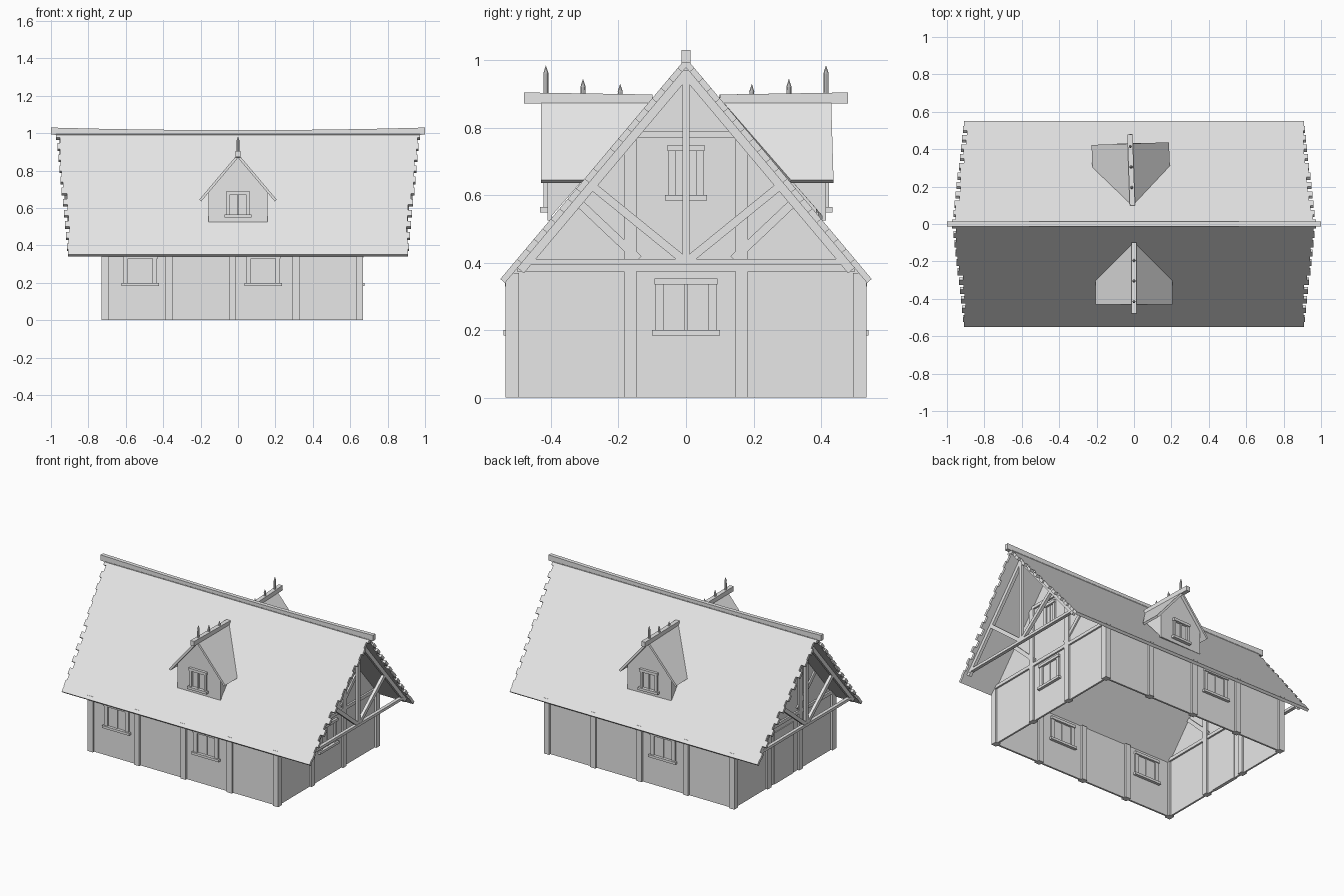
import bpy, bmesh, math, random
from mathutils import Matrix, Vector

random.seed(4)
cube = bpy.data.objects.get("Cube")
if cube:
    bpy.data.objects.remove(cube)

grey = bpy.data.materials.new("plain_grey")
grey.use_nodes = True
grey.diffuse_color = (0.8, 0.8, 0.8, 1)
grey.node_tree.nodes["Principled BSDF"].inputs["Base Color"].default_value = (0.8, 0.8, 0.8, 1)

PITCH, APEX = 1.19, 1.006      # roof slope and peak height
CX, HX, HY = -0.03, 0.68, 0.515  # wall centre and half sizes
ID = Matrix.Identity(4)


def finish(name, bm, m=ID):
    bmesh.ops.recalc_face_normals(bm, faces=bm.faces)
    mesh = bpy.data.meshes.new(name)
    bm.to_mesh(mesh)
    bm.free()
    mesh.materials.append(grey)
    obj = bpy.data.objects.new(name, mesh)
    obj.matrix_world = m
    bpy.context.collection.objects.link(obj)
    return obj


def bar(name, p, q, w, d, m=ID):
    """Square timber from p to q, d thick sideways and w across."""
    p, q = Vector(p), Vector(q)
    axis = (q - p).normalized()
    side = Vector((0, 1, 0)) if abs(axis.x) > 0.9 else Vector((1, 0, 0))
    other = axis.cross(side).normalized()
    side = other.cross(axis)
    rot = Matrix((side, other, axis)).transposed().to_4x4()
    bm = bmesh.new()
    bmesh.ops.create_cube(bm, size=1, matrix=Matrix.Translation((p + q) / 2) @ rot
                          @ Matrix.Diagonal((d, w, (q - p).length, 1)))
    return finish(name, bm, m)


def plate(name, points, offset, m=ID):
    """Flat outline given thickness along offset."""
    bm = bmesh.new()
    face = bm.faces.new([bm.verts.new(p) for p in points])
    ext = bmesh.ops.extrude_face_region(bm, geom=[face], use_keep_orig=True)
    bmesh.ops.translate(bm, vec=offset,
                        verts=[g for g in ext["geom"] if isinstance(g, bmesh.types.BMVert)])
    return finish(name, bm, m)


def window(name, m, half, height, jamb, depth=0.03):
    """Framed window with mullion, standing in a wall along local x."""
    edge = half + jamb
    for s in (-1, 1):
        x = s * (half + jamb / 2)
        bar(name + "_jamb", (x, 0, 0), (x, 0, height), depth, jamb, m)
    bar(name + "_mullion", (0, 0, 0), (0, 0, height), depth * 0.7, 0.009, m)
    bar(name + "_lintel", (-edge - .003, 0, height + .009), (edge + .003, 0, height + .009),
        0.018, depth + .012, m)
    bar(name + "_sill", (-edge - .01, 0, -.008), (edge + .01, 0, -.008), 0.016, depth + .02, m)


def place(x, y, z, turn=0):
    return Matrix.Translation((x, y, z)) @ Matrix.Rotation(turn, 4, "Z")


def roof_z(y):
    return APEX - PITCH * abs(y)


# Main roof slopes with ragged plank ends
normal = Vector((0, PITCH, 1)).normalized()
for s, name in ((-1, "front_roof"), (1, "back_roof")):
    def ragged(side):
        pts, rows = [], 22
        for i in range(rows):
            a, b = i / rows, (i + 1) / rows
            x = 0.975 - 0.065 * (i + 1) / rows
            if i % 2 and i < rows - 1:
                x -= random.uniform(0.006, 0.026)
            for t in (a, b):
                y = s * 0.55 * t
                pts.append((side * x, y, roof_z(y)))
        return pts
    outline = ragged(1) + ragged(-1)[::-1]
    plate(name, outline, Vector((0, -s * normal.y, -normal.z)) * 0.018)

# Sagging ridge beam
bm = bmesh.new()
rings = []
for i in range(9):
    x = -1 + i / 4
    lift = 0.014 * abs(x) ** 2
    rings.append([bm.verts.new((x, y, z + lift)) for y, z in
                  ((-.013, .978), (.013, .978), (.013, 1.016), (-.013, 1.016))])
for a, b in zip(rings, rings[1:]):
    for k in range(4):
        n = (k + 1) % 4
        bm.faces.new((a[k], a[n], b[n], b[k]))
bm.faces.new(rings[0])
bm.faces.new(rings[-1])
finish("ridge_beam", bm)

# Long walls, posts and wall plates
post_xs = [CX + HX * k / 2 for k in (-2, -1, 0, 1, 2)]
for s, name in ((-1, "front"), (1, "back")):
    y = s * HY
    bar(name + "_wall", (CX - HX, y, .185), (CX + HX, y, .185), 0.37, 0.012)
    for x in post_xs:
        bar(name + "_post", (x, y, 0), (x, y, .37), 0.04, 0.038)
for x in (-0.522, 0.135):
    window("front_window", place(x, -HY, .2), 0.065, 0.13, 0.025)
window("back_window", place(-0.2, HY, .2, math.pi), 0.065, 0.13, 0.025)

# Gable ends
for side, name in ((1, "right"), (-1, "left")):
    x = CX + side * HX
    plate(name + "_gable_wall", [(x - .006, -HY, 0), (x - .006, HY, 0), (x - .006, HY, .37),
                                 (x - .006, 0, .98), (x - .006, -HY, .37)], (.012, 0, 0))
    bar(name + "_gable_beam", (x, -.5, .385), (x, .5, .385), 0.022, 0.035)
    bar(name + "_gable_collar", (x, -.16, .78), (x, .16, .78), 0.02, 0.035)
    for s in (-1, 1):
        bar(name + "_gable_post", (x, s * .165, 0), (x, s * .165, .77), 0.038, 0.038)
        bar(name + "_gable_brace", (x, s * .14, .41), (x, s * .325, .585), 0.025, 0.03)
    window(name + "_upper_window", place(x, 0, .6, math.pi / 2), 0.03, 0.13, 0.022)
    if side > 0:
        window("right_lower_window", place(x, 0, .2, math.pi / 2), 0.065, 0.135, 0.025)
    else:
        bar("left_door", (x, 0, 0), (x, 0, .34), 0.2, 0.022)

    # Open truss under the overhang
    t = side * 0.88
    bar(name + "_truss_tie", (t, -.49, .402), (t, .49, .402), 0.018, 0.022)
    bar(name + "_truss_king_post", (t, 0, .4), (t, 0, .97), 0.022, 0.02)
    for s in (-1, 1):
        bar(name + "_truss_rafter", (t, s * .49, .377), (t, 0, .96), 0.026, 0.02)
        bar(name + "_truss_strut", (t, s * .01, .41), (t, s * .275, .625), 0.024, 0.02)


# Dormers
def dormer(name, m):
    top, eave_z, eave_x, front = 0.89, 0.645, 0.207, -0.43
    fall = (top - eave_z) / eave_x

    def hit(z):
        return -(APEX - z) / PITCH
    wall_y, wall_x = -0.41, 0.157
    low, high = 0.525, top - fall * wall_x - 0.016
    plate(name + "_front_wall", [(-wall_x, wall_y, low), (wall_x, wall_y, low),
                                 (wall_x, wall_y, high), (0, wall_y, top - .018),
                                 (-wall_x, wall_y, high)], (0, .012, 0), m)
    down = Vector((fall, 0, 1)).normalized() * 0.014
    for s in (-1, 1):
        plate(name + "_roof", [(0, front, top), (s * eave_x, front, eave_z),
                               (s * eave_x, hit(eave_z), eave_z), (0, hit(top), top)],
              (-s * down.x, 0, -down.z), m)
        plate(name + "_side_wall", [(s * wall_x, wall_y, low), (s * wall_x, wall_y, high),
                                    (s * wall_x, hit(high), high)], (-s * .01, 0, 0), m)
    bar(name + "_ridge", (0, -.48, .888), (0, -.1, .882), 0.032, 0.028, m)
    window(name + "_window", m @ place(0, wall_y, .565), 0.045, 0.105, 0.016, 0.024)
    # Pointed finials along the ridge
    for y, tip in ((-.415, .985), (-.305, .945), (-.195, .93)):
        bm = bmesh.new()
        tip_h = 0.025
        for r, z0, z1 in ((0, tip - tip_h, tip), (.007, .88, tip - tip_h)):
            bmesh.ops.create_cone(bm, cap_ends=True, segments=8, radius1=.008, radius2=r,
                                  depth=z1 - z0,
                                  matrix=Matrix.Translation((0, y, (z0 + z1) / 2)))
        finish(name + "_finial", bm, m)


dormer("front_dormer", ID)
dormer("back_dormer", place(-.005, 0, 0, math.pi + math.radians(2)))
